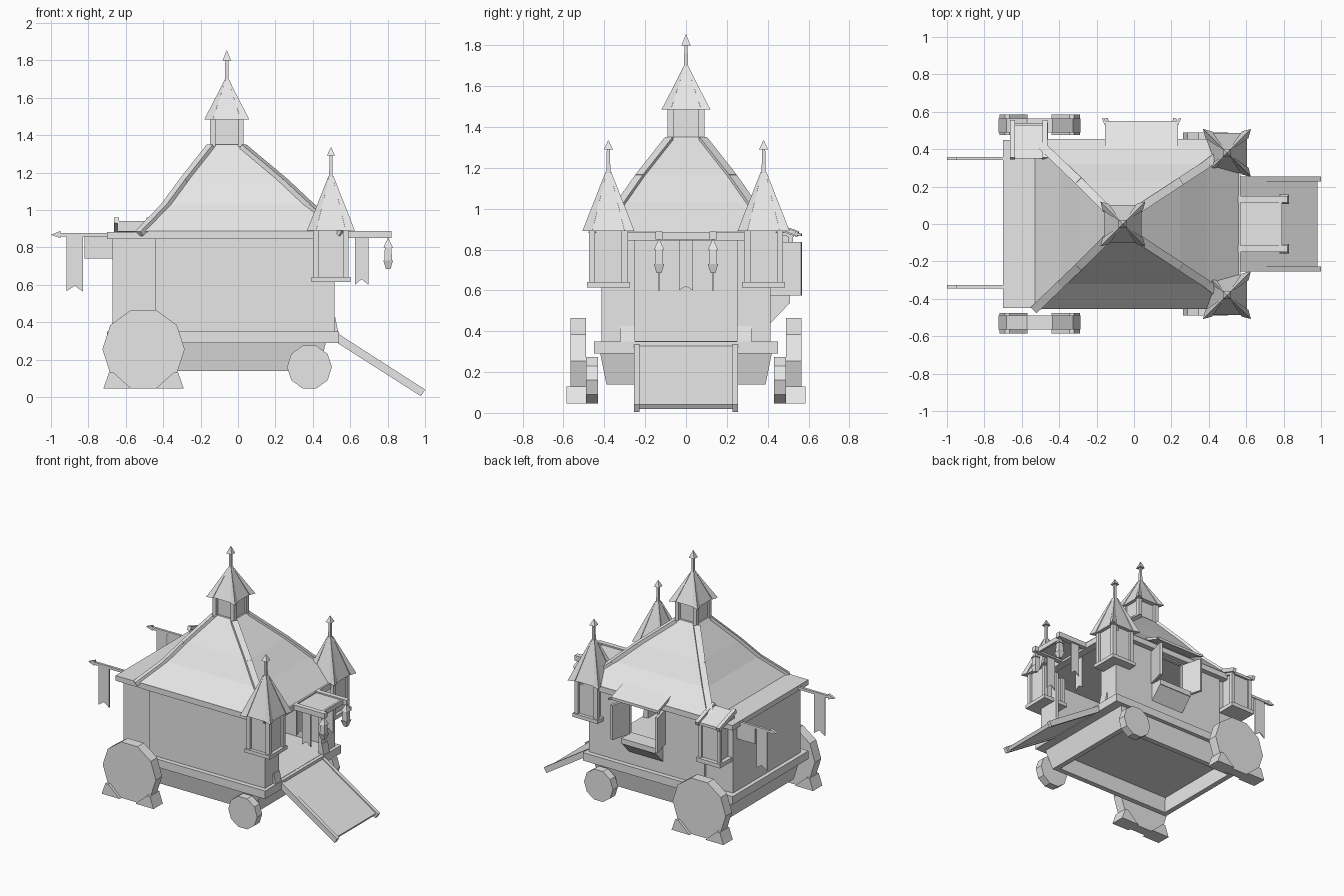
import bpy, bmesh, math
from mathutils import Vector

cube = bpy.data.objects.get("Cube")
if cube:
    bpy.data.objects.remove(cube, do_unlink=True)

grey = bpy.data.materials.new("pale_grey")
grey.use_nodes = True
COLOUR = (0.8, 0.8, 0.8, 1)
grey.diffuse_color = COLOUR
grey.node_tree.nodes["Principled BSDF"].inputs["Base Color"].default_value = COLOUR


def finish(name, bm):
    bmesh.ops.recalc_face_normals(bm, faces=bm.faces)
    mesh = bpy.data.meshes.new(name)
    bm.to_mesh(mesh)
    bm.free()
    mesh.materials.append(grey)
    ob = bpy.data.objects.new(name, mesh)
    bpy.context.collection.objects.link(ob)
    return ob


def skin(name, rings):
    """Join equal-sized rings of points and cap both ends."""
    bm = bmesh.new()
    rows = [[bm.verts.new(p) for p in ring] for ring in rings]
    n = len(rows[0])
    for a, b in zip(rows, rows[1:]):
        for i in range(n):
            bm.faces.new((a[i], a[(i + 1) % n], b[(i + 1) % n], b[i]))
    bm.faces.new(rows[0])
    bm.faces.new(rows[-1])
    return finish(name, bm)


def rect(x0, x1, y0, y1, z):
    return [(x0, y0, z), (x1, y0, z), (x1, y1, z), (x0, y1, z)]


def box(name, x0, x1, y0, y1, z0, z1):
    return skin(name, [rect(x0, x1, y0, y1, z0), rect(x0, x1, y0, y1, z1)])


def tower(name, cx, cy, profile):
    """Square-plan stack of (height, half width) steps."""
    return skin(name, [rect(cx - r, cx + r, cy - r, cy + r, z) for z, r in profile])


def prism_y(name, pts, y0, y1):
    return skin(name, [[(x, y, z) for x, z in pts] for y in (y0, y1)])


def prism_x(name, pts, x0, x1):
    return skin(name, [[(x, y, z) for y, z in pts] for x in (x0, x1)])


def beam(name, p, q, w, h):
    """Bar of width w and height h between two points."""
    p, q = Vector(p), Vector(q)
    d = (q - p).normalized()
    side = d.cross(Vector((0, 0, 1))).normalized() * w / 2
    up = side.cross(d).normalized() * h / 2
    return skin(name, [[c - side - up, c + side - up, c + side + up, c - side + up] for c in (p, q)])


def wheel(name, cx, cz, r, y0, y1):
    pts = [(cx + r * math.cos(i * math.pi / 5), cz + r * math.sin(i * math.pi / 5)) for i in range(10)]
    return prism_y(name, pts, y0, y1)


def corner_posts(name, cx, cy, half, w, z0, z1):
    for i in (-1, 1):
        for j in (-1, 1):
            x, y = cx + i * (half - w / 2), cy + j * (half - w / 2)
            box(name, x - w / 2, x + w / 2, y - w / 2, y + w / 2, z0, z1)


def spire(name, cx, cy, profile):
    """Slim pyramid roof with raised hips that run out past its eaves."""
    tower(name, cx, cy, [(z, r * 0.84) for z, r in profile])
    for (z0, r0), (z1, r1) in zip(profile, profile[1:]):
        for i in (-1, 1):
            for j in (-1, 1):
                # each hip is a kite-shaped strip on the roof corner
                skin(name + "_hip", [[(cx + i * r, cy + j * r, z),
                                      (cx + i * r * 0.9, cy + j * r * 0.62, z),
                                      (cx + i * r * 0.6, cy + j * r * 0.6, z),
                                      (cx + i * r * 0.62, cy + j * r * 0.9, z)]
                                     for z, r in ((z0, r0), (z1, r1))])


def pennant(name, x0, x1, y, z0, z1):
    mid = (x0 + x1) / 2
    prism_y(name, [(x0, z1), (x0, z0), (mid, z0 + 0.03), (x1, z0), (x1, z1)], y - 0.004, y + 0.004)


# Open-bottomed chassis and deck
skin("chassis", [rect(-0.61, 0.43, -0.38, 0.38, 0.285), rect(-0.58, 0.39, -0.35, 0.35, 0.14),
                 rect(-0.62, 0.43, -0.39, 0.39, 0.14), rect(-0.65, 0.47, -0.42, 0.42, 0.29)])
box("deck", -0.7, 0.54, -0.45, 0.45, 0.29, 0.35)

# Hollow cabin with a serving window and an open doorway
cabin = box("cabin", -0.445, 0.515, -0.415, 0.415, 0.345, 0.86)
box("rear_cabin", -0.67, -0.44, -0.4, 0.4, 0.345, 0.86)
for cutter in (box("room_cutter", -0.42, 0.49, -0.39, 0.39, 0.352, 0.843),
               box("window_cutter", -0.1, 0.18, 0.3, 0.5, 0.575, 0.835),
               box("door_cutter", 0.4, 0.6, -0.25, 0.25, 0.352, 0.843)):
    cutter.hide_render = True
    cut = cabin.modifiers.new("opening", "BOOLEAN")
    cut.operation = "DIFFERENCE"
    cut.solver = "EXACT"
    cut.object = cutter
    bpy.context.view_layer.objects.active = cabin
    bpy.ops.object.modifier_apply(modifier=cut.name)
    bpy.data.objects.remove(cutter, do_unlink=True)

# Window sill, shutters and awning
box("window_sill", -0.1, 0.18, 0.41, 0.51, 0.535, 0.575)
prism_x("sill_brace", [(0.41, 0.435), (0.41, 0.535), (0.505, 0.535)], -0.1, 0.18)
for x, s in ((-0.11, -1), (0.18, 1)):
    beam("shutter", (x, 0.415, 0.706), (x + s * 0.04, 0.565, 0.706), 0.02, 0.26)
prism_x("awning", [(0.36, 0.935), (0.36, 0.955), (0.55, 0.885), (0.55, 0.865)], -0.155, 0.235)
for x, s in ((-0.15, -1), (0.23, 1)):
    beam("awning_tip", (x, 0.53, 0.877), (x + s * 0.016, 0.565, 0.872), 0.012, 0.012)

# Eaves and flared hip roof
box("eaves", -0.48, 0.57, -0.455, 0.455, 0.845, 0.887)
box("rear_eaves", -0.7, -0.47, -0.45, 0.45, 0.845, 0.883)
steps = [(0.885, 0.47, 0.62, 0.455), (1.03, 0.33, 0.45, 0.32),
         (1.166, 0.23, 0.305, 0.225), (1.35, 0.085, 0.085, 0.08)]
RX = -0.06
skin("main_roof", [rect(RX - l, RX + r, -d, d, z) for z, l, r, d in steps])
for a, b in zip(steps, steps[1:]):
    for s in (-1, 1):
        for k, side in ((1, -1), (2, 1)):
            beam("hip_ridge", (RX + side * a[k], s * a[3], a[0] - 0.012),
                 (RX + side * b[k], s * b[3], b[0] - 0.012), 0.045, 0.03)

# Roof lantern with spire
box("cupola", RX - 0.075, RX + 0.075, -0.065, 0.065, 1.34, 1.5)
corner_posts("cupola_post", RX, 0, 0.09, 0.03, 1.34, 1.5)
spire("cupola_roof", RX, 0, [(1.485, 0.12), (1.62, 0.05), (1.7, 0.01)])
tower("cupola_pole", RX, 0, [(1.67, 0.01), (1.8, 0.008)])
tower("cupola_finial", RX, 0, [(1.8, 0.022), (1.853, 0.001)])

# Two corner turrets
for s in (-1, 1):
    cx, cy = 0.497, s * 0.38
    tower("turret_base", cx, cy, [(0.615, 0.105), (0.642, 0.105)])
    tower("turret_body", cx, cy, [(0.64, 0.08), (0.9, 0.08)])
    corner_posts("turret_post", cx, cy, 0.095, 0.03, 0.64, 0.9)
    spire("turret_roof", cx, cy, [(0.89, 0.128), (1.05, 0.065), (1.18, 0.014)])
    tower("turret_pole", cx, cy, [(1.15, 0.01), (1.29, 0.008)])
    tower("turret_finial", cx, cy, [(1.29, 0.022), (1.335, 0.001)])

# Oriel on the rear of the left-hand wall
box("oriel_body", -0.63, -0.49, 0.39, 0.51, 0.61, 0.88)
box("oriel_base", -0.66, -0.46, 0.39, 0.54, 0.585, 0.615)
for x in (-0.65, -0.495):
    box("oriel_post", x, x + 0.025, 0.5, 0.525, 0.61, 0.87)
prism_x("oriel_roof", [(0.35, 0.885), (0.35, 0.94), (0.53, 0.88), (0.53, 0.86)], -0.645, -0.475)
for x in (-0.65, -0.475):
    beam("oriel_rail", (x, 0.35, 0.945), (x, 0.55, 0.875), 0.027, 0.03)

# Wheels and wedge chocks
for s in (-1, 1):
    wheel("rear_wheel", -0.505, 0.255, 0.22, s * 0.49, s * 0.565)
    wheel("front_wheel", 0.382, 0.16, 0.12, s * 0.43, s * 0.49)
    for t in (-1, 1):
        prism_y("wheel_chock", [(-0.505 + t * d, z) for d, z in
                ((0.215, 0.045), (0.185, 0.13), (0.16, 0.13), (0.065, 0.045))], s * 0.475, s * 0.585)

# Door jamb blocks and ramp
for s in (-1, 1):
    prism_y("jamb_block", [(0.51, 0.35), (0.535, 0.35), (0.52, 0.425), (0.51, 0.425)], s * 0.25, s * 0.32)
    prism_y("ramp_rail", [(0.53, 0.342), (1.0, 0.04), (0.978, 0.004), (0.53, 0.29)], s * 0.228, s * 0.255)
prism_y("ramp", [(0.53, 0.335), (0.982, 0.042), (0.968, 0.02), (0.53, 0.3)], -0.23, 0.23)

# Entrance canopy, hanging lamps and pennants
box("canopy", 0.55, 0.79, -0.14, 0.14, 0.862, 0.878)
for s in (-1, 1):
    y = s * 0.132
    box("canopy_beam", 0.55, 0.82, y - 0.018, y + 0.018, 0.85, 0.888)
    box("lamp_hook", 0.798, 0.808, y - 0.005, y + 0.005, 0.83, 0.86)
    tower("lamp", 0.803, y, [(0.845, 0.004), (0.8, 0.025), (0.8, 0.018), (0.73, 0.02),
                            (0.73, 0.026), (0.685, 0.012)])
    pennant("canopy_pennant", 0.625, 0.697, y, 0.6, 0.855)
box("canopy_front", 0.775, 0.79, -0.14, 0.14, 0.85, 0.885)
prism_x("door_pennant", [(-0.035, 0.86), (-0.035, 0.6), (0, 0.62), (0.035, 0.6), (0.035, 0.86)], 0.505, 0.513)

# Rear flagpoles with pennants
for y in (-0.335, 0.35):
    box("flagpole", -0.96, -0.66, y - 0.009, y + 0.009, 0.857, 0.876)
    prism_y("pole_tip", [(-1.0, 0.867), (-0.95, 0.888), (-0.95, 0.85)], y - 0.009, y + 0.009)
    pennant("rear_pennant", -0.918, -0.83, y, 0.565, 0.86)
box("pole_bracket", -0.82, -0.66, 0.346, 0.354, 0.74, 0.86)
